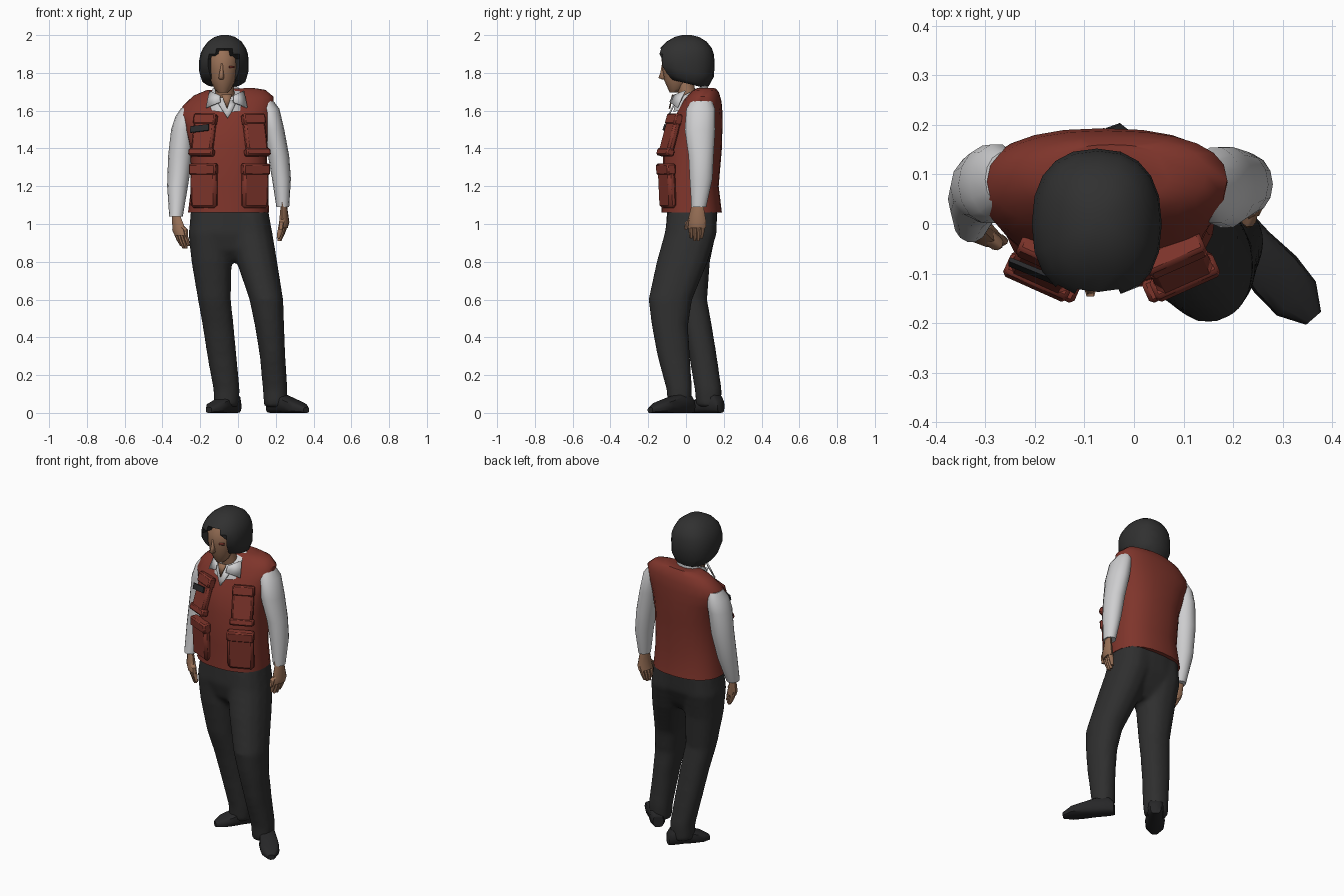
import bpy, bmesh
from math import cos, sin, pi, copysign, radians
from mathutils import Vector, Matrix, Euler

if "Cube" in bpy.data.objects:
    bpy.data.objects.remove(bpy.data.objects["Cube"])


def material(name, red, green, blue):
    mat = bpy.data.materials.new(name)
    mat.use_nodes = True
    colour = (red, green, blue, 1)
    mat.diffuse_color = colour
    shader = next(n for n in mat.node_tree.nodes if n.type == 'BSDF_PRINCIPLED')
    shader.inputs["Base Color"].default_value = colour
    shader.inputs["Roughness"].default_value = .9
    return mat


RED = material("vest red", .21, .035, .024)
WHITE = material("shirt white", .62, .62, .63)
SKIN = material("skin", .32, .165, .095)
HAIR = material("hair charcoal", .03, .03, .03)
CLOTH = material("trouser charcoal", .028, .028, .028)
LEATHER = material("shoe black", .02, .02, .021)
BADGE = material("badge grey", .022, .022, .024)


def finish(name, bm, mat, angle=45):
    """Turn a bmesh into a shaded, coloured object."""
    bmesh.ops.recalc_face_normals(bm, faces=bm.faces)
    mesh = bpy.data.meshes.new(name)
    bm.to_mesh(mesh)
    bm.free()
    mesh.materials.append(mat)
    obj = bpy.data.objects.new(name, mesh)
    bpy.context.collection.objects.link(obj)
    bpy.ops.object.select_all(action='DESELECT')
    obj.select_set(True)
    bpy.context.view_layer.objects.active = obj
    bpy.ops.object.shade_smooth_by_angle(angle=radians(angle))
    return obj


def skin_rings(name, rings, mat, angle=45):
    """Bridge a stack of point rings and cap both ends."""
    bm = bmesh.new()
    loops = [[bm.verts.new(p) for p in ring] for ring in rings]
    count = len(loops[0])
    for low, high in zip(loops, loops[1:]):
        for i in range(count):
            j = (i + 1) % count
            bm.faces.new((low[i], low[j], high[j], high[i]))
    bm.faces.new(loops[0])
    bm.faces.new(loops[-1])
    return finish(name, bm, mat, angle)


def oval(z, cx, cy, rx, ry, tilt_x=0, tilt_y=0, sides=14, power=1.0, notch=2):
    """Rounded horizontal ring; points further forward than the notch are pulled in."""
    points = []
    for i in range(sides):
        a = 2 * pi * i / sides
        c, s = cos(a), sin(a)
        x = rx * copysign(abs(c) ** power, c)
        y = ry * copysign(abs(s) ** power, s)
        lift = tilt_x * x + tilt_y * y
        if -s > notch:
            y *= .35
        points.append((cx + x, cy + y, z + lift))
    return points


def loft(name, rows, mat, angle=45, **options):
    return skin_rings(name, [oval(*row, **options) for row in rows], mat, angle)


def box(name, size, place, mat, frame=Matrix(), bevel=.008):
    bm = bmesh.new()
    bmesh.ops.create_cube(bm, size=1)
    bm.transform(frame @ Matrix.Translation(place) @ Matrix.Diagonal((*size, 1)))
    obj = finish(name, bm, mat, 50)
    if bevel:
        mod = obj.modifiers.new("soft edge", 'BEVEL')
        mod.width, mod.segments = bevel, 1
    return obj


def plate(name, points, mat, thick=.008):
    bm = bmesh.new()
    bm.faces.new([bm.verts.new(p) for p in points])
    obj = finish(name, bm, mat)
    mod = obj.modifiers.new("thickness", 'SOLIDIFY')
    mod.thickness, mod.offset = thick, 0
    return obj


# Trousers: hips and two legs in a relaxed stance, fused into one garment
hips = loft("trousers", [
    (.8, -.02, .02, .08, .06), (.86, -.03, .015, .17, .105),
    (.95, -.045, .025, .215, .135), (1.09, -.05, .035, .2, .135)], CLOTH, sides=18, power=.85)
right_leg = loft("right_trouser_leg", [
    (.03, -.062, .12, .066, .066), (.12, -.06, .118, .07, .072), (.3, -.085, .09, .078, .074),
    (.46, -.105, .06, .083, .078), (.6, -.125, .028, .088, .085),
    (.8, -.14, .02, .107, .108), (.95, -.15, .03, .113, .13), (1.08, -.145, .035, .1, .125)],
    CLOTH, power=.9)
left_leg = loft("left_trouser_leg", [
    (.03, .197, -.035, .06, .062), (.12, .197, -.035, .066, .068), (.3, .183, -.065, .068, .087),
    (.46, .167, -.085, .078, .097), (.6, .15, -.083, .09, .117),
    (.8, .1, -.02, .108, .137), (.95, .068, .025, .115, .14), (1.08, .05, .035, .11, .13)],
    CLOTH, power=.9)
for part in (hips, right_leg, left_leg):
    part.select_set(True)
bpy.context.view_layer.objects.active = hips
bpy.ops.object.join()
fuse = hips.modifiers.new("fuse", 'REMESH')
fuse.mode, fuse.voxel_size, fuse.use_smooth_shade = 'VOXEL', .014, True
relax = hips.modifiers.new("relax", 'SMOOTH')
relax.iterations = 6


# Shoes: cross-sections swept from heel to toe
def shoe(name, heel, toe):
    start, along = Vector(heel), Vector(toe) - Vector(heel)
    across = Vector((-along.y, along.x, 0)).normalized()
    rings = []
    for t, width, height in ((0, .03, .07), (.1, .045, .1), (.35, .047, .1),
                             (.6, .056, .075), (.82, .052, .055), (1, .02, .03)):
        ring = []
        for i in range(12):
            a = 2 * pi * i / 12
            side = copysign(abs(cos(a)) ** .7, cos(a)) * width
            rise = height * (.5 + .5 * copysign(abs(sin(a)) ** .6, sin(a)))
            ring.append(start + along * t + across * side + Vector((0, 0, rise)))
        rings.append(ring)
    skin_rings(name, rings, LEATHER)


shoe("right_shoe", (-.005, .185, 0), (-.155, -.005, 0))
shoe("left_shoe", (.17, .03, 0), (.362, -.19, 0))

# Vest body
loft("vest", [
    (1.06, -.05, .03, .215, .16), (1.2, -.045, .025, .202, .148), (1.4, -.05, .035, .202, .155),
    (1.52, -.06, .055, .225, .138), (1.59, -.062, .073, .25, .12, .06),
    (1.65, -.052, .088, .24, .1, .1), (1.695, -.045, .1, .19, .075, .08),
    (1.715, -.045, .105, .12, .055, .05)], RED, sides=24, power=.85)

# Vest pockets with flaps, angled around the chest
for side, label in ((-1, "right"), (1, "left")):
    x = -.045 + side * .135
    lower = Matrix.LocRotScale(Vector((x, -.1, 1.2)), Euler((.05, 0, side * .42)), None)
    upper = Matrix.LocRotScale(Vector((x, -.08, 1.48)), Euler((-.28, 0, side * .42)), None)
    box(label + "_lower_pocket", (.15, .045, .23), (0, 0, 0), RED, lower, .015)
    box(label + "_lower_flap", (.154, .05, .06), (0, -.003, .09), RED, lower)
    box(label + "_chest_pocket", (.122, .04, .22), (0, 0, -.01), RED, upper, .012)
    box(label + "_chest_flap", (.126, .046, .06), (0, -.002, .075), RED, upper)
    box(label + "_chest_hem", (.14, .046, .04), (0, -.002, -.105), RED, upper)
    if side < 0:
        turn = upper @ Matrix.Rotation(-.12, 4, 'Y')
        box("chest_badge", (.105, .009, .034), (-.012, -.03, .02), BADGE, turn, 0)

# Shirt sleeves
loft("right_sleeve", [
    (1.04, -.328, .005, .036, .042), (1.2, -.32, .05, .055, .06), (1.36, -.305, .075, .065, .07),
    (1.5, -.292, .08, .062, .08), (1.57, -.277, .085, .054, .077),
    (1.615, -.262, .09, .038, .055)], WHITE)
loft("left_sleeve", [
    (1.09, .237, .068, .034, .04), (1.24, .23, .08, .05, .062), (1.36, .215, .08, .056, .068),
    (1.5, .187, .074, .058, .083), (1.61, .165, .078, .054, .078),
    (1.665, .142, .085, .035, .05)], WHITE)


# Hands: palm, four fingers and a thumb
def hand(name, wrist, palm, tip, spread):
    wrist, palm, tip, spread = map(Vector, (wrist, palm, tip, spread))
    flat = spread.normalized()

    def tube(part, path, wide, thin):
        rings = []
        for centre, scale in path:
            rings.append([centre + flat * (cos(a) * wide * scale)
                          + Vector((flat.y, -flat.x, 0)) * (sin(a) * thin * scale)
                          for a in (2 * pi * k / 8 for k in range(8))])
        skin_rings(name + part, rings, SKIN)

    tube("_palm", ((wrist + Vector((0, 0, .04)), .65), (wrist, .7), (palm, 1),
                   (palm.lerp(tip, .3), .95)), spread.length, .025)
    for k in range(4):
        offset = spread * (k - 1.5) * .45
        reach = tip + offset * .8 + Vector((0, 0, .012 * abs(k - 1.5)))
        root = palm + offset
        tube("_finger_" + str(k + 1), ((root, 1), (root.lerp(reach, .6), .95), (reach, .55)),
             .013, .015)
    thumb = palm + spread * 1.15 - Vector((0, 0, .04))
    tube("_thumb", ((wrist.lerp(palm, .4), 1), (palm + spread, 1), (thumb, .6)), .013, .015)


hand("right_hand", (-.325, 0, 1.03), (-.312, -.015, .97), (-.28, -.022, .865), (.035, -.024, 0))
hand("left_hand", (.243, .06, 1.08), (.245, .057, 1.01), (.22, .055, .905), (-.014, -.05, 0))

# Neck, shirt collar and open neckline
loft("neck", [(1.58, -.06, .03, .055, .05), (1.76, -.075, -.01, .048, .048)], SKIN)
loft("collar", [(1.62, -.06, .025, .105, .095, 0, .3), (1.698, -.062, .032, .08, .088, 0, .5),
                (1.702, -.062, .03, .07, .075, 0, .5)], WHITE)
plate("shirt_front", [(-.115, -.052, 1.655), (-.005, -.052, 1.655), (-.035, -.085, 1.59),
                      (-.055, -.098, 1.56), (-.075, -.085, 1.59)], WHITE)
plate("open_neck", [(-.088, -.07, 1.685), (-.032, -.07, 1.685), (-.058, -.088, 1.61)], SKIN)
for side, label in ((-1, "right"), (1, "left")):
    flap = [(.09, -.005, 1.705), (.108, -.045, 1.615), (.035, -.086, 1.645), (.035, -.068, 1.68)]
    plate(label + "_collar_flap", [(side * x - .06, y, z) for x, y, z in flap], WHITE)

# Head and nose
loft("head", [
    (1.695, -.08, -.06, .025, .025), (1.715, -.08, -.052, .045, .043),
    (1.76, -.08, -.045, .066, .07), (1.82, -.08, -.04, .08, .085),
    (1.88, -.08, -.038, .08, .092), (1.93, -.08, -.03, .06, .07)], SKIN, sides=16)
loft("nose", [(1.765, -.088, -.115, .01, .012), (1.773, -.088, -.122, .015, .028),
              (1.8, -.087, -.119, .011, .02), (1.85, -.085, -.118, .007, .01)],
     SKIN, 80, sides=6)
plate("left_eye", [(-.045, -.12, 1.825), (-.02, -.106, 1.825), (-.02, -.106, 1.837),
                   (-.045, -.12, 1.837)], RED, .006)

# Chin-length hair, parted and swept to both sides of the face
hair = []
for part, row in (
        (.85, (1.745, -.075, .0, .095, .085, 0, -.25)),
        (.85, (1.765, -.075, .0, .118, .12, 0, -.3)),
        (.85, (1.81, -.075, .0, .131, .148, 0, -.2)),
        (.85, (1.865, -.075, .0, .131, .152, 0, -.06)),
        (.97, (1.9, -.073, .0, .126, .147)),
        (2, (1.93, -.072, .0, .114, .137)), (2, (1.965, -.07, .003, .09, .107)),
        (2, (1.99, -.07, .005, .055, .065)), (2, (2.0, -.07, .005, .02, .025))):
    hair.append(oval(*row, sides=20, power=.85, notch=part))
skin_rings("hair", hair, HAIR, 50)
